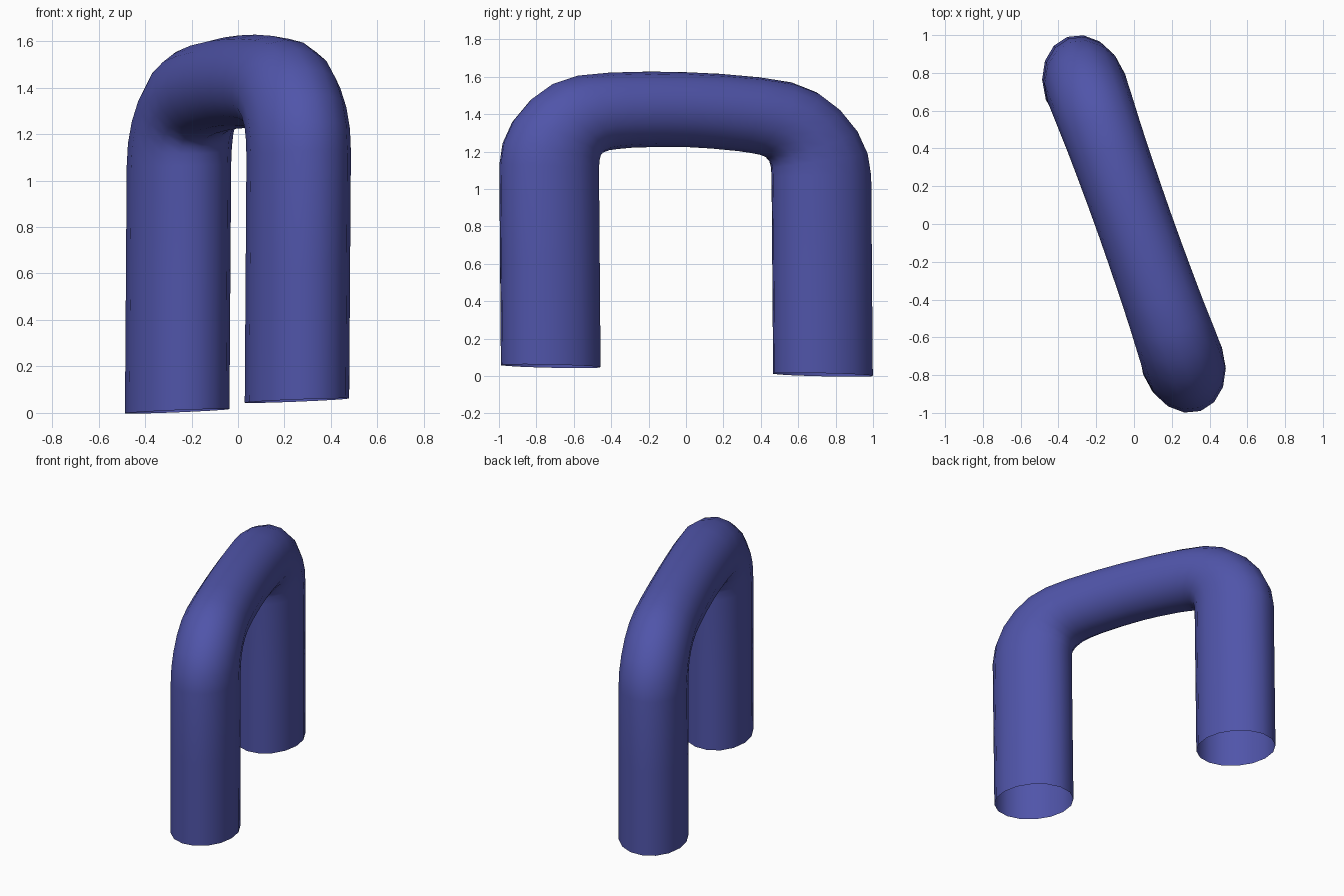
import bpy, bmesh
from math import sin, cos, tau, radians
from mathutils import Vector

if "Cube" in bpy.data.objects:
    bpy.data.objects.remove(bpy.data.objects["Cube"])

SIDES = 16
ANGLE = radians(19.5)
along = Vector((-sin(ANGLE), cos(ANGLE), 0))
across = Vector((cos(ANGLE), sin(ANGLE), 0))

# Half profile, foot to middle: inner s, inner z, outer s, outer z, half width
half = [
    (.498, .03, 1.046, .03, .218),
    (.498, .60, 1.046, .60, .218),
    (.498, 1.08, 1.046, 1.10, .218),
    (.496, 1.13, 1.026, 1.22, .218),
    (.488, 1.16, .968, 1.34, .216),
    (.468, 1.18, .868, 1.455, .214),
    (.430, 1.195, .747, 1.54, .211),
    (.380, 1.203, .607, 1.588, .207),
    (.300, 1.212, .424, 1.61, .204),
    (.150, 1.221, .200, 1.622, .201),
    (0, 1.225, 0, 1.625, .20),
]
rings = half + [(-a, b, -c, d, w) for a, b, c, d, w in half[-2::-1]]


def place(p):
    # slight slant of the whole arch
    k = p.z - .6
    return Vector((p.x + .007 * k, p.y - .008 * k, p.z + .038 * p.x - .018 * p.y))


# Open bent tube: loft through elliptical rings
bm = bmesh.new()
loops = []
for si, zi, so, zo, w in rings:
    inner = along * si + Vector((0, 0, zi))
    outer = along * so + Vector((0, 0, zo))
    mid, arm = (inner + outer) / 2, (outer - inner) / 2
    loops.append([bm.verts.new(place(mid + arm * cos(tau * i / SIDES)
                                     + across * w * sin(tau * i / SIDES)))
                  for i in range(SIDES)])
for a, b in zip(loops, loops[1:]):
    for i in range(SIDES):
        j = (i + 1) % SIDES
        bm.faces.new((a[i], a[j], b[j], b[i])).smooth = True
bm.normal_update()
# Make the outside face outward
if sum(f.normal.dot(f.calc_center_median() - Vector((0, 0, .6)))
       for f in bm.faces if f.calc_center_median().z > 1.5) < 0:
    bmesh.ops.reverse_faces(bm, faces=bm.faces)

mesh = bpy.data.meshes.new("bent_tube")
bm.to_mesh(mesh)
bm.free()
tube = bpy.data.objects.new("bent_tube", mesh)
bpy.context.collection.objects.link(tube)

mat = bpy.data.materials.new("blue")
mat.diffuse_color = (.08, .09, .4, 1)
mat.use_nodes = True
mat.node_tree.nodes["Principled BSDF"].inputs["Base Color"].default_value = mat.diffuse_color
mesh.materials.append(mat)
